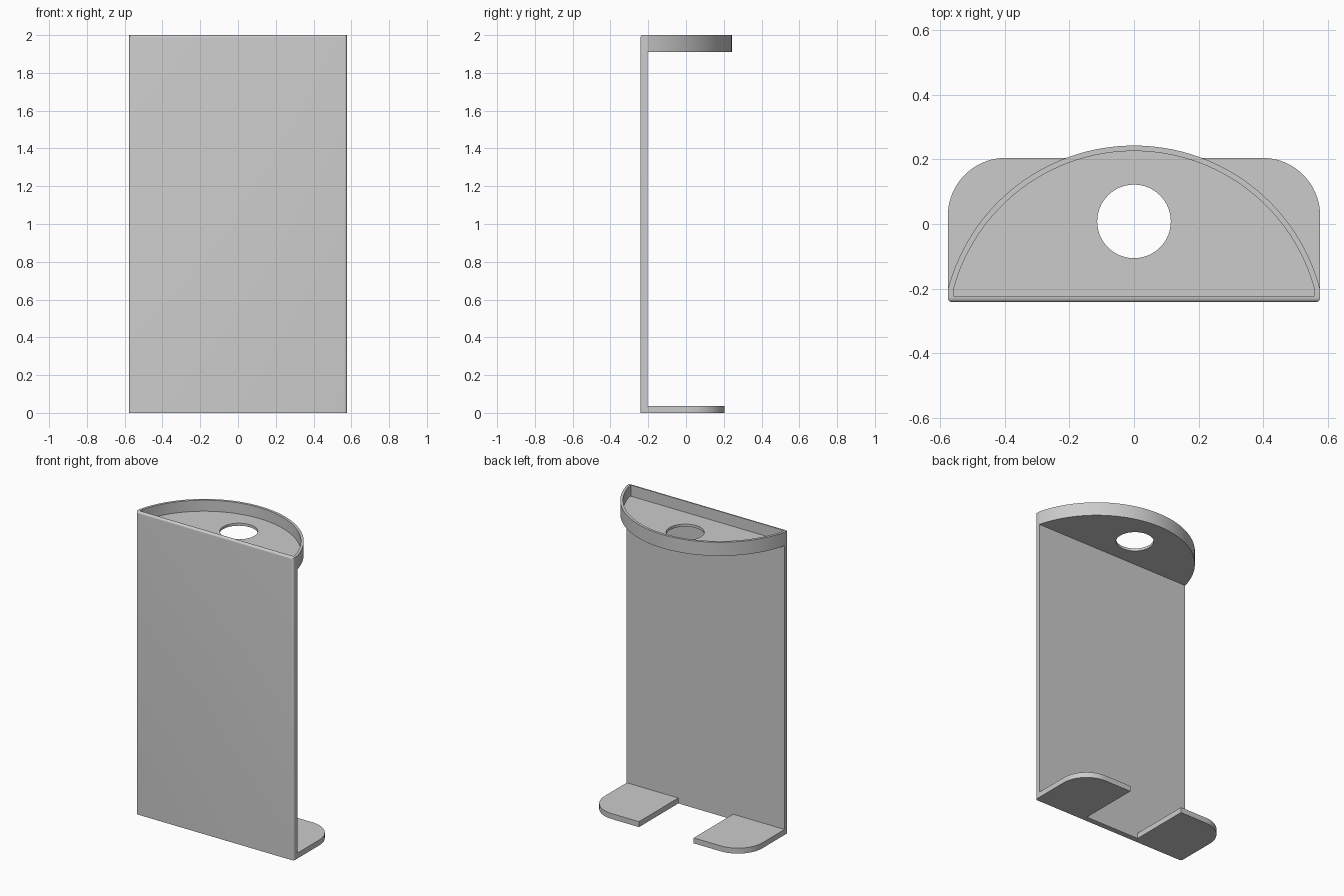
import bpy, bmesh, math

cube = bpy.data.objects.get("Cube")
if cube:
    bpy.data.objects.remove(cube, do_unlink=True)

HALF_W, FRONT, BACK = 0.577, -0.242, -0.205   # plate half width and depth range
HEIGHT, TRAY_Z, FLOOR_Z = 2.0, 1.91, 1.927
ARC_Y, ARC_R, WALL = -0.353, 0.596, 0.017     # tray arc centre, radius, wall

grey = bpy.data.materials.new("light_grey")
grey.use_nodes = True
colour = (0.6, 0.6, 0.6, 1)
grey.diffuse_color = colour
grey.node_tree.nodes["Principled BSDF"].inputs["Base Color"].default_value = colour


def arc(cx, cy, r, start, end, steps):
    return [(cx + r * math.cos(start + (end - start) * i / steps),
             cy + r * math.sin(start + (end - start) * i / steps))
            for i in range(steps + 1)]


def prism(name, outline, z0, z1, bevel_rule=None):
    """Extrude a flat outline upward, rounding the edges picked by a rule."""
    bm = bmesh.new()
    base = bm.faces.new([bm.verts.new((x, y, z0)) for x, y in outline])
    top = bmesh.ops.extrude_face_region(bm, geom=[base])["geom"]
    bmesh.ops.translate(bm, vec=(0, 0, z1 - z0),
                        verts=[v for v in top if isinstance(v, bmesh.types.BMVert)])
    bmesh.ops.recalc_face_normals(bm, faces=bm.faces)
    if bevel_rule:
        bmesh.ops.bevel(bm, geom=[e for e in bm.edges if bevel_rule(e)],
                        offset=0.014, segments=5, profile=0.5, affect='EDGES')
    mesh = bpy.data.meshes.new(name)
    bm.to_mesh(mesh)
    bm.free()
    mesh.materials.append(grey)
    obj = bpy.data.objects.new(name, mesh)
    bpy.context.collection.objects.link(obj)
    return obj


def activate(obj):
    bpy.ops.object.select_all(action='DESELECT')
    obj.select_set(True)
    bpy.context.view_layer.objects.active = obj


def cut(obj, cutter):
    mod = obj.modifiers.new("cut", 'BOOLEAN')
    mod.operation, mod.solver, mod.object = 'DIFFERENCE', 'EXACT', cutter
    activate(obj)
    bpy.ops.object.modifier_apply(modifier=mod.name)


def bow(radius, y):
    """Arc across the tray, ending on the line at y."""
    a = math.asin((BACK - ARC_Y) / radius)
    points = arc(0, ARC_Y, radius, a, math.pi - a, 64)
    return [(points[0][0], y)] * (y < BACK) + points + [(points[-1][0], y)] * (y < BACK)


def front_edge(e):
    """Front side edges and front top edge."""
    at_front = all(v.co.y < FRONT + 0.001 for v in e.verts)
    return at_front and any(v.co.z > 1 for v in e.verts)


# Tall front plate with rounded front edges
plate = prism("front_plate", [(-HALF_W, FRONT), (HALF_W, FRONT),
                              (HALF_W, BACK), (-HALF_W, BACK)], 0, HEIGHT, front_edge)

# Shallow bowed tray with a recess and a round hole
tray = prism("top_tray", bow(ARC_R, BACK), TRAY_Z, HEIGHT)
pocket = prism("pocket_cutter", bow(ARC_R - WALL, FRONT + WALL + 0.002), FLOOR_Z, HEIGHT + 0.1)
hole = prism("hole_cutter", arc(0, 0.008, 0.114, 0, math.tau, 64)[:-1], TRAY_Z - 0.1, HEIGHT)
cut(plate, pocket)
cut(tray, pocket)
cut(tray, hole)
for helper in (pocket, hole):
    bpy.data.objects.remove(helper, do_unlink=True)

# Two feet with one rounded outer corner each
parts = [plate, tray]
FOOT_BACK, FOOT_R, GAP = 0.205, 0.18, 0.2
for side, name in ((1, "left_foot"), (-1, "right_foot")):
    outline = [(GAP, BACK), (HALF_W, BACK)]
    outline += arc(HALF_W - FOOT_R, FOOT_BACK - FOOT_R, FOOT_R, 0, math.pi / 2, 20)
    outline += [(GAP, FOOT_BACK)]
    parts.append(prism(name, [(side * x, y) for x, y in outline], 0, 0.036))

for part in parts:
    activate(part)
    bpy.ops.object.shade_smooth_by_angle(angle=math.radians(30))
